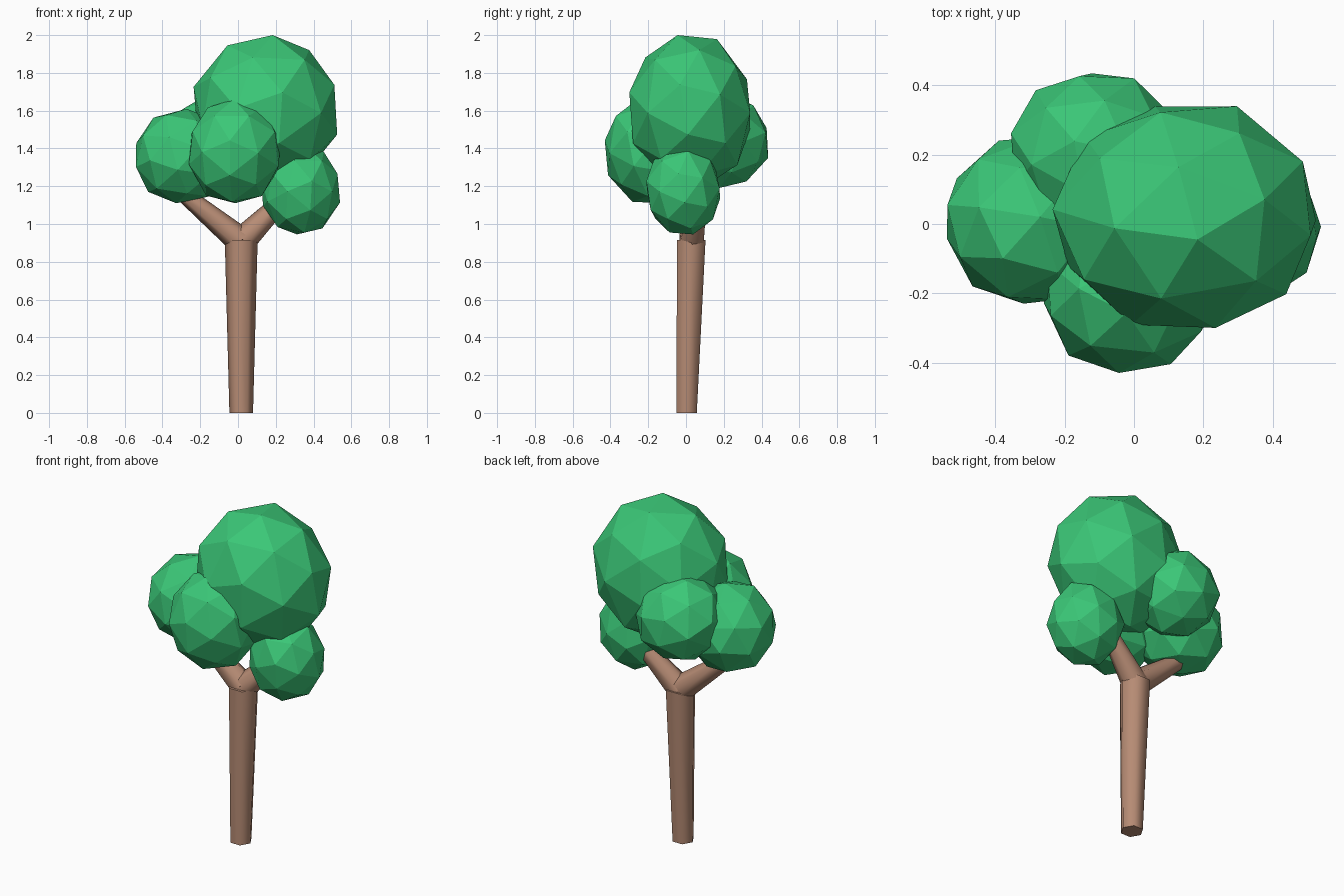
import bpy, bmesh, math, random
from mathutils import Matrix, Vector

if "Cube" in bpy.data.objects:
    bpy.data.objects.remove(bpy.data.objects["Cube"])


def material(name, color):
    m = bpy.data.materials.new(name)
    m.use_nodes = True
    m.diffuse_color = (*color, 1)
    m.node_tree.nodes["Principled BSDF"].inputs["Base Color"].default_value = (*color, 1)
    return m


LEAF = material("leaf green", (0.043, 0.57, 0.185))
BARK = material("bark brown", (0.47, 0.26, 0.175))
UP = Vector((0, 0, 1))


def add_object(name, bm, mat):
    mesh = bpy.data.meshes.new(name)
    bm.to_mesh(mesh)
    bm.free()
    mesh.materials.append(mat)
    obj = bpy.data.objects.new(name, mesh)
    bpy.context.collection.objects.link(obj)
    return obj


def limb(name, start, end, r1, r2):
    """Six-sided tapered wooden limb between two points, smooth along its sides."""
    start, end = Vector(start), Vector(end)
    axis = end - start
    bm = bmesh.new()
    bmesh.ops.create_cone(bm, cap_ends=True, segments=6,
                          radius1=r1, radius2=r2, depth=axis.length)
    turn = UP.rotation_difference(axis).to_matrix() @ Matrix.Rotation(math.pi / 6, 3, "Z")
    for v in bm.verts:
        v.co = turn @ v.co + (start + end) / 2
    obj = add_object(name, bm, BARK)
    bpy.ops.object.select_all(action="DESELECT")
    obj.select_set(True)
    bpy.context.view_layer.objects.active = obj
    bpy.ops.object.shade_smooth_by_angle(angle=1.1)
    return obj


def clump(name, low, high, pole, spin, seed):
    """Convex ball of about 60 facets, one corner at the pole, fitted between two corners."""
    rng = random.Random(seed)
    ball = bmesh.new()
    bmesh.ops.create_icosphere(ball, subdivisions=1, radius=1)
    bmesh.ops.poke(ball, faces=ball.faces[:])
    turn = UP.rotation_difference(Vector(pole)).to_matrix() @ Matrix.Rotation(spin, 3, "Z")
    points = [turn @ v.co.normalized() * (1 + rng.uniform(-0.025, 0.025)) for v in ball.verts]
    ball.free()
    for i in range(3):
        a = min(p[i] for p in points)
        b = max(p[i] for p in points)
        for p in points:
            p[i] = low[i] + (p[i] - a) / (b - a) * (high[i] - low[i])
    bm = bmesh.new()
    for p in points:
        bm.verts.new(p)
    bmesh.ops.convex_hull(bm, input=bm.verts[:])
    bmesh.ops.recalc_face_normals(bm, faces=bm.faces[:])
    return add_object(name, bm, LEAF)


# Trunk with a forked top
trunk = limb("trunk", (0.017, 0.003, 0), (0.017, 0.028, 0.915), 0.0625, 0.087)
for v in trunk.data.vertices:  # level the cut ends
    v.co.z = 0 if v.co.z < 0.4 else 0.915
limb("left_fork", (0.02, 0.03, 0.91), (0.23, 0.07, 1.12), 0.074, 0.046)
limb("right_fork", (0.015, 0.03, 0.91), (-0.295, 0.03, 1.165), 0.074, 0.043)

# Leaf clumps
clump("crown", (-0.235, -0.3, 1.2), (0.525, 0.34, 2.0), (0.1, -0.22, 1), -0.1, 4)
clump("right_clump", (-0.54, -0.23, 1.11), (-0.05, 0.25, 1.61), (-1, 0.2, 0.3), 0.5, 2)
clump("front_clump", (-0.26, -0.43, 1.11), (0.23, 0.04, 1.66), (-0.1, -1, 0.2), 0.2, 3)
clump("back_clump", (-0.355, -0.02, 1.19), (0.13, 0.435, 1.68), (-0.2, 1, 0.3), 0.9, 5)
clump("left_clump", (0.12, -0.21, 0.945), (0.54, 0.18, 1.42), (0.3, -1, 0.2), 0.6, 6)
